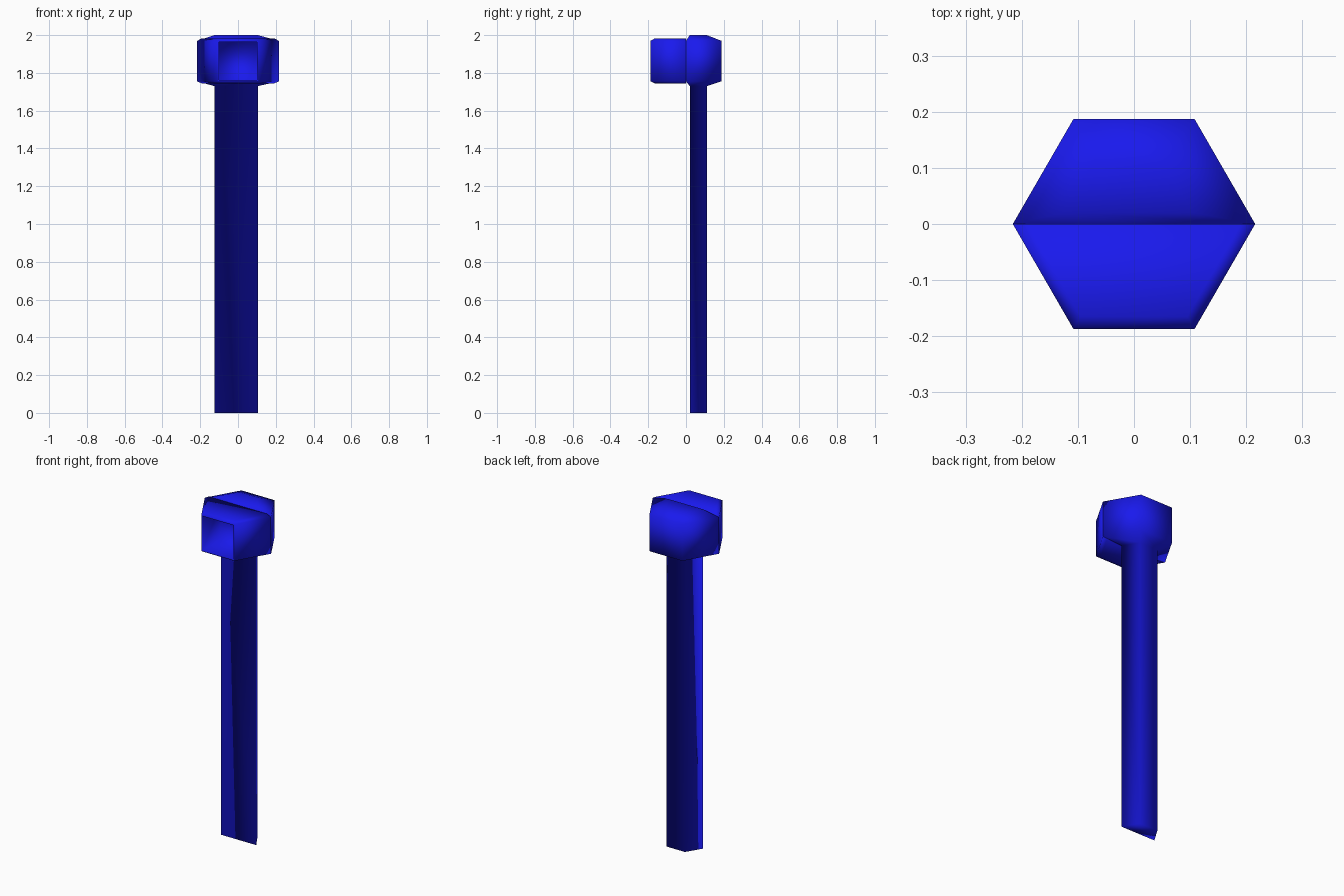
import bpy, bmesh
from mathutils import Vector

if "Cube" in bpy.data.objects:
    bpy.data.objects.remove(bpy.data.objects["Cube"])

mat = bpy.data.materials.new("blue")
mat.diffuse_color = (0.01, 0.01, 0.85, 1)
mat.use_nodes = True
mat.node_tree.nodes["Principled BSDF"].inputs["Base Color"].default_value = mat.diffuse_color


def loft(name, rings, edit=None):
    """Skin a stack of equal-count (outline, z) rings and cap both ends."""
    bm = bmesh.new()
    loops = [[bm.verts.new((x, y, z)) for x, y in outline] for outline, z in rings]
    for a, b in zip(loops, loops[1:]):
        for i in range(len(a)):
            j = (i + 1) % len(a)
            bm.faces.new((a[i], a[j], b[j], b[i]))
    bm.faces.new(loops[0])
    bm.faces.new(loops[-1])
    bmesh.ops.recalc_face_normals(bm, faces=bm.faces)
    if edit:
        edit(bm)
    for f in bm.faces:
        f.smooth = True
    me = bpy.data.meshes.new(name)
    bm.to_mesh(me)
    bm.free()
    me.materials.append(mat)
    ob = bpy.data.objects.new(name, me)
    bpy.context.collection.objects.link(ob)
    return ob


def square_socket(bm):
    """Sink a square pocket into the front facet."""
    bm.normal_update()
    front = min(bm.faces, key=lambda f: f.calc_center_median().y)
    bmesh.ops.inset_individual(bm, faces=[front], thickness=0.01)
    pocket = bmesh.ops.extrude_discrete_faces(bm, faces=[front])["faces"][0]
    bmesh.ops.translate(bm, verts=pocket.verts, vec=Vector((0, 0.17, 0)))


# half-hexagon outlines
shaft = [(-0.125, 0.02), (-0.07, 0.11), (0.05, 0.11), (0.105, 0.02)]
back = [(-0.216, 0), (-0.108, 0.187), (0.108, 0.187), (0.216, 0)]
front = [(x, -y) for x, y in back]
front_inset = [(x * 0.88, y * 0.88) for x, y in front]

# shaft running up into the back half of the head
loft("shaft_and_back_head", [(shaft, 0), (shaft, 1.73), (back, 1.755),
                             (back, 1.97), (shaft, 2.0)])

# front half of the head with its square socket
loft("front_head", [(front_inset, 1.744), (front, 1.755),
                    (front, 1.97), (front_inset, 1.983)], square_socket)
